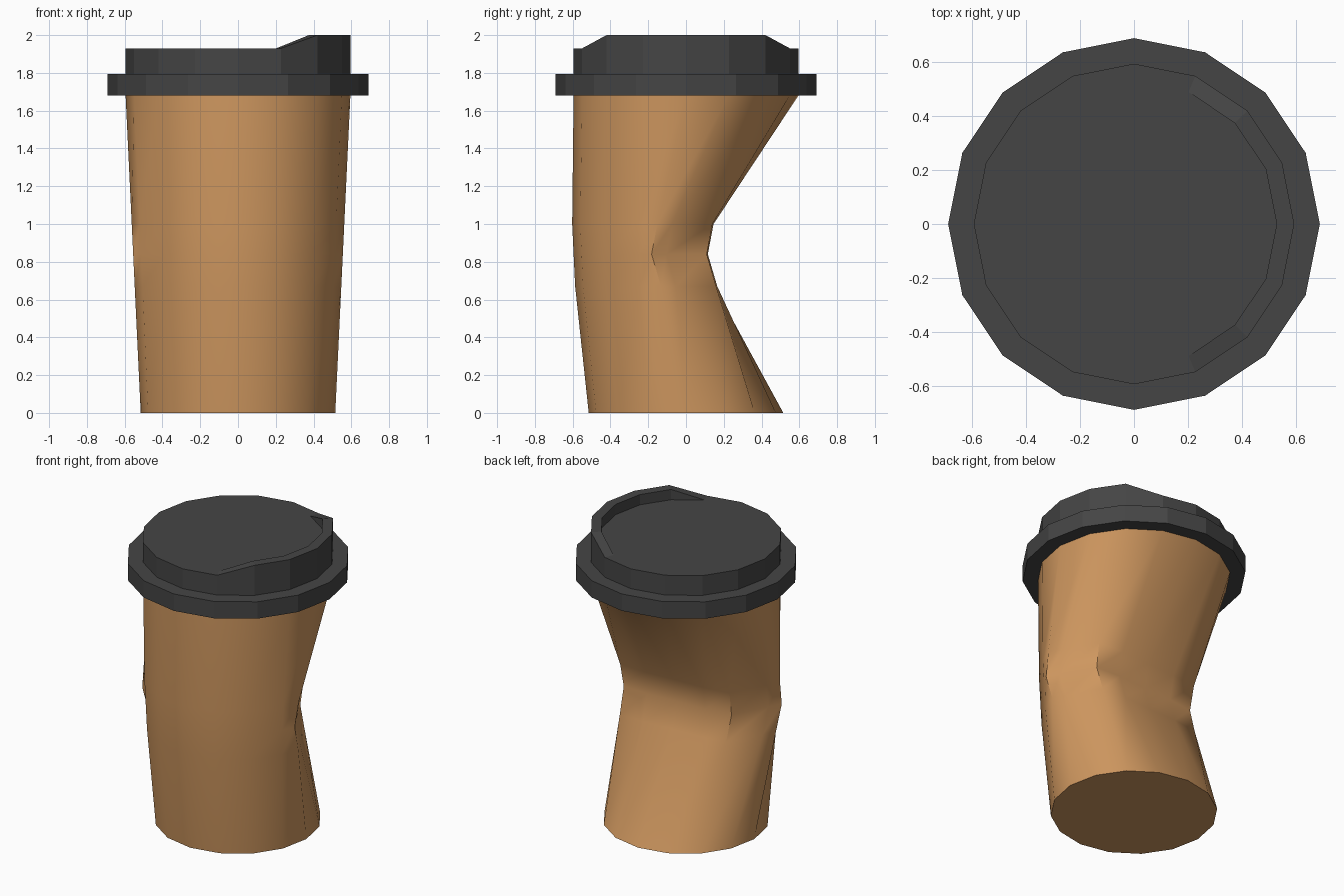
import bpy, bmesh, math

if "Cube" in bpy.data.objects:
    bpy.data.objects.remove(bpy.data.objects["Cube"])

N = 16


def material(name, rgb):
    m = bpy.data.materials.new(name)
    m.diffuse_color = (*rgb, 1)
    m.use_nodes = True
    m.node_tree.nodes["Principled BSDF"].inputs["Base Color"].default_value = m.diffuse_color
    return m


def circle(r, z):
    return [(r * math.cos(math.tau * i / N), r * math.sin(math.tau * i / N), z) for i in range(N)]


def skin(bm, rings, cap_start=False, cap_end=False):
    """Bridge a stack of closed rings with quads."""
    rows = [[bm.verts.new(p) for p in ring] for ring in rings]
    for a, b in zip(rows, rows[1:]):
        for i in range(N):
            j = (i + 1) % N
            bm.faces.new((a[i], a[j], b[j], b[i]))
    if cap_start:
        bm.faces.new(rows[0][::-1])
    if cap_end:
        bm.faces.new(rows[-1])


def finish(bm, name, mat, smooth=None):
    me = bpy.data.meshes.new(name)
    bm.to_mesh(me)
    bm.free()
    ob = bpy.data.objects.new(name, me)
    bpy.context.collection.objects.link(ob)
    me.materials.append(mat)
    if smooth:
        bpy.ops.object.select_all(action='DESELECT')
        ob.select_set(True)
        bpy.context.view_layer.objects.active = ob
        bpy.ops.object.shade_smooth_by_angle(angle=math.radians(smooth))
    return ob


cardboard = material("tan cardboard", (0.62, 0.31, 0.115))
plastic = material("dark grey plastic", (0.06, 0.06, 0.06))

# Cup body: tapered tube whose back half is crushed in at mid height
DENT = {0: -0.18, 1: -0.10, 2: 0.12, 3: 0.135, 4: 0.13}


def crushed(z, shift):
    r = 0.515 + 0.08 * z / 1.68
    ring = []
    for i, (x, y, _) in enumerate(circle(r, z)):
        if i <= N // 2:
            y = DENT[min(i, 8 - i)] + shift + 0.05 * x
        else:
            y -= 0.04
        ring.append((x, y, z))
    return ring


bm = bmesh.new()
skin(bm, [circle(0.515, 0), crushed(0.67, 0.02), crushed(0.84, -0.03),
          crushed(1.0, 0.0), circle(0.595, 1.68)], cap_start=True)
finish(bm, "cup_body", cardboard, 50)

# Lid: wide rim, narrower raised top
bm = bmesh.new()
skin(bm, [circle(0.595, 1.68), circle(0.69, 1.68), circle(0.69, 1.795),
          circle(0.595, 1.795), circle(0.595, 1.93)], cap_end=True)
finish(bm, "lid", plastic)

# Drinking lip: raised arc on the +x side, tapering to nothing at both ends
bm = bmesh.new()
outer, inner = circle(0.595, 1.93), circle(0.53, 1.93)
rows = []
for i in range(-3, 4):
    h = 0 if abs(i) == 3 else 0.07
    row = [bm.verts.new(outer[i])]
    if h:
        row.append(bm.verts.new((*outer[i][:2], 1.93 + h)))
        row.append(bm.verts.new((*inner[i][:2], 1.93 + h)))
    row.append(bm.verts.new(inner[i]))
    rows.append(row)
for a, b in zip(rows, rows[1:]):
    if len(a) == 4 and len(b) == 4:
        for k in range(3):
            bm.faces.new((a[k], b[k], b[k + 1], a[k + 1]))
    elif len(a) == 2:
        bm.faces.new((a[0], b[0], b[1]))
        bm.faces.new((a[0], b[1], b[2], a[1]))
        bm.faces.new((a[1], b[2], b[3]))
    else:
        bm.faces.new((a[0], b[0], a[1]))
        bm.faces.new((a[1], b[0], b[1], a[2]))
        bm.faces.new((a[2], b[1], a[3]))
finish(bm, "drinking_lip", plastic)
